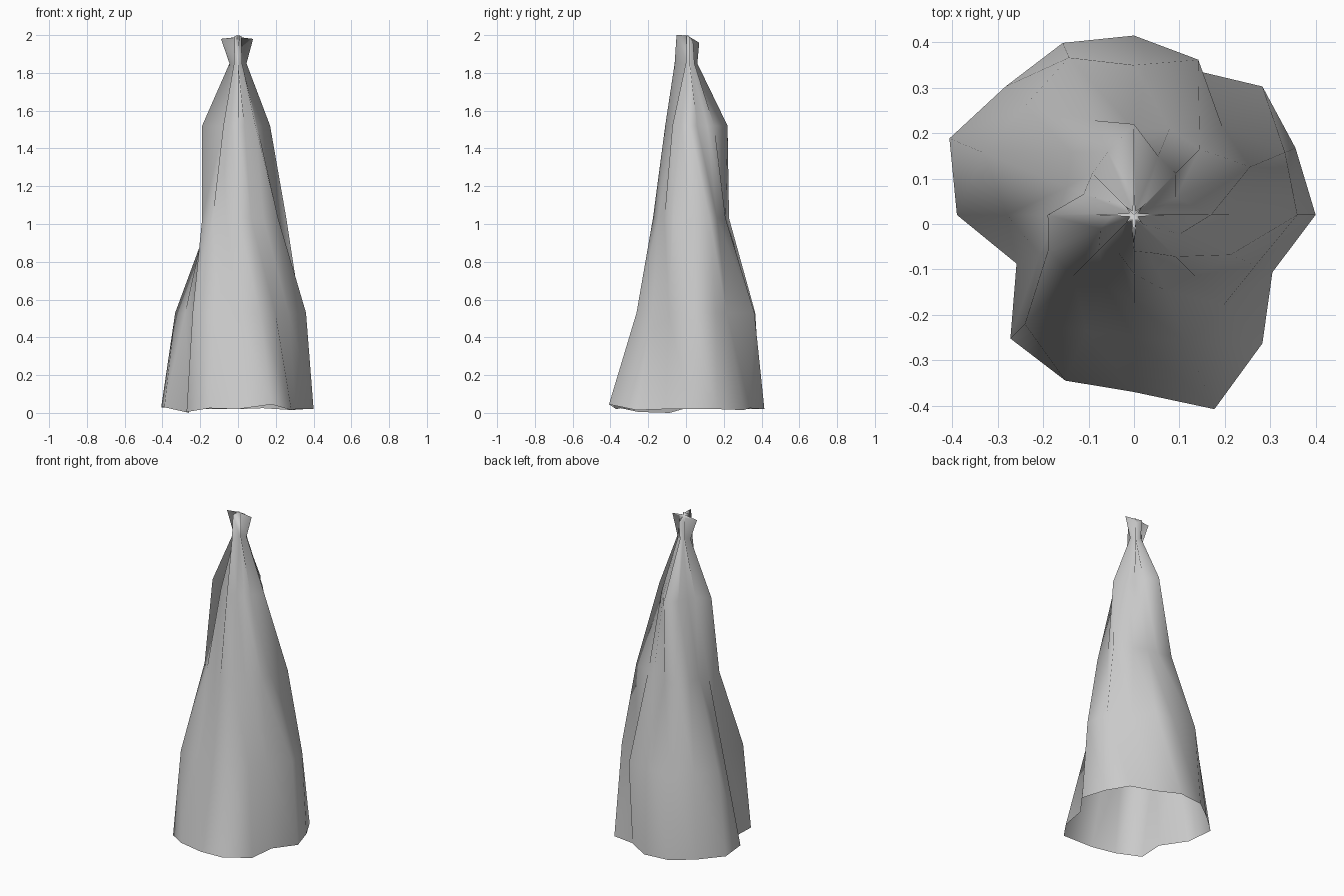
import bpy, bmesh
from math import sin, cos, tau

if "Cube" in bpy.data.objects:
    bpy.data.objects.remove(bpy.data.objects["Cube"])

N = 16          # folds around the canopy
CY = 0.02       # pole axis offset in y

# Hem heights, one per fold
HEM_Z = [.02, .02, .015, .025, .02, .02, .02, .03, .03, .0, .005, .025, .02, .045, .015, .02]

# Radius of every fold, ring by ring from hem to tie
HEM = [.40, .385, .40, .345, .395, .41, .40, .44, .39, .28, .385, .395, .39, .463, .40, .33]
LOW = [.36, .36, .275, .37, .33, .375, .34, .36, .28, .225, .34, .275, .27, .305, .28, .29]
MID = [.21, .277, .205, .205, .19, .225, .195, .16, .17, .205, .19, .165, .195, .18, .19, .23]
UPPER = [.17, .10, .13, .14, .20, .15, .13, .12, .19, .08, .11, .09, .13, .09, .13, .11]
NECK = [.045, .01, .035, .01, .04, .01, .03, .01, .045, .01, .03, .015, .08, .015, .03, .01]
TIP = [.08, .01, .025, .01, .05, .01, .025, .01, .09, .01, .025, .01, .07, .01, .025, .01]


def ring(bm, radii, height):
    verts = []
    for i, r in enumerate(radii):
        a = tau * i / N
        verts.append(bm.verts.new((r * cos(a), CY + r * sin(a), height(i, a))))
    return verts


# Folded fabric canopy, open at the hem
bm = bmesh.new()
rings = [ring(bm, HEM, lambda i, a: HEM_Z[i])]
for radii, z in ((LOW, .53), (MID, 1.03), (UPPER, 1.52), (NECK, 1.85)):
    rings.append(ring(bm, radii, lambda i, a, z=z: z))
rings.append(ring(bm, TIP, lambda i, a: 1.98 - .02 * sin(a)))

# Triangles whose diagonals follow the twist of the folds
for lower, upper in zip(rings, rings[1:]):
    for i in range(N):
        j = (i + 1) % N
        bm.faces.new((lower[i], lower[j], upper[i]))
        bm.faces.new((lower[j], upper[j], upper[i]))

# Gathered tip
apex = bm.verts.new((0, CY, 1.99))
for i in range(N):
    bm.faces.new((rings[-1][i], rings[-1][(i + 1) % N], apex))

mesh = bpy.data.meshes.new("folded_canopy")
bm.to_mesh(mesh)
bm.free()
canopy = bpy.data.objects.new("folded_canopy", mesh)
bpy.context.collection.objects.link(canopy)
for poly in mesh.polygons:
    poly.use_smooth = True
